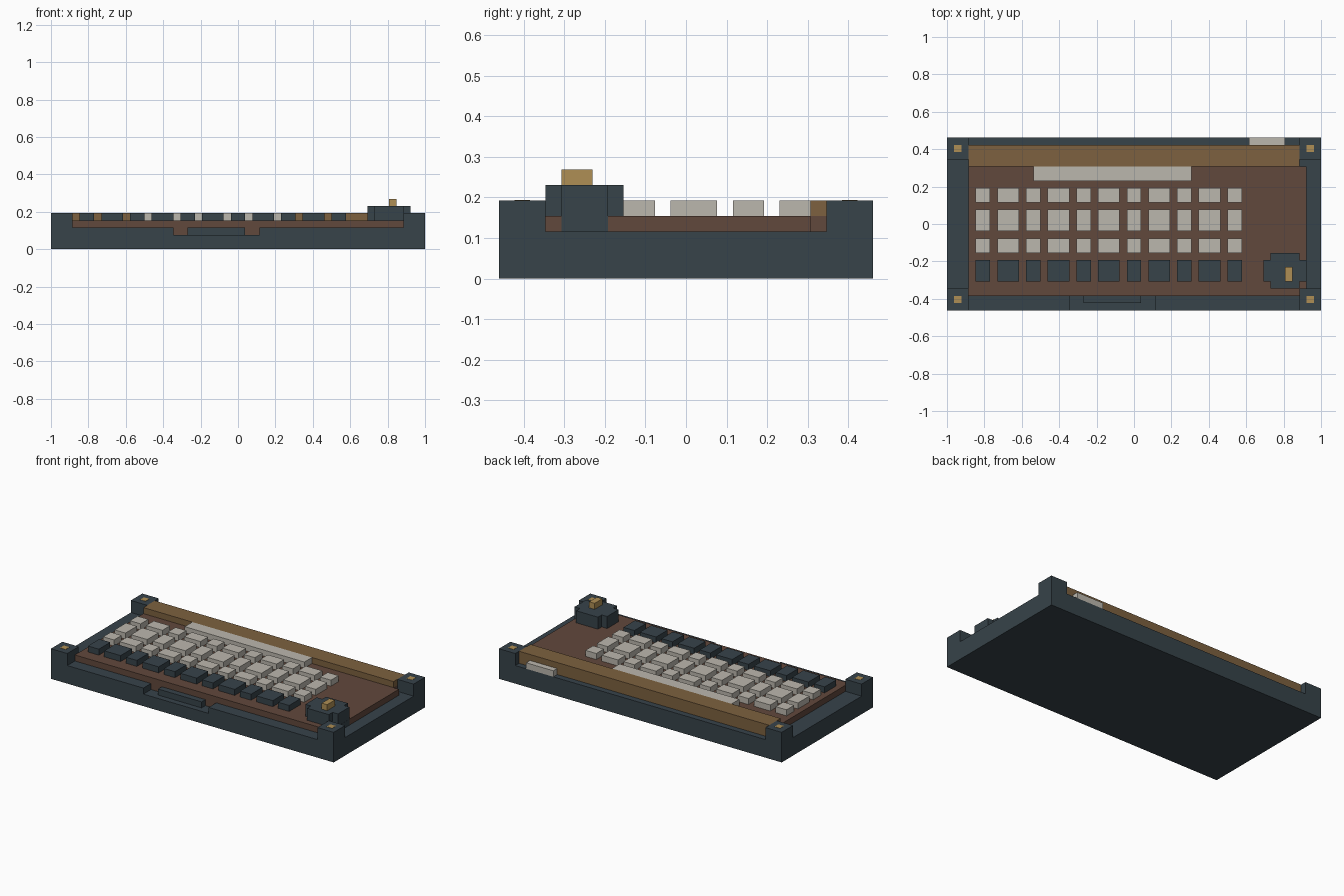
import bpy, bmesh

if "Cube" in bpy.data.objects:
    bpy.data.objects.remove(bpy.data.objects["Cube"])

U = 1 / 26  # one block unit; model is 52 x 24 blocks


def material(name, rgb):
    m = bpy.data.materials.new(name)
    m.diffuse_color = (*rgb, 1)
    m.use_nodes = True
    m.node_tree.nodes["Principled BSDF"].inputs["Base Color"].default_value = m.diffuse_color
    return m


slate = material("slate_case", (0.038, 0.056, 0.068))
brown = material("brown_plate", (0.120, 0.065, 0.045))
bronze = material("bronze_strip", (0.205, 0.120, 0.050))
pale = material("pale_key", (0.500, 0.475, 0.420))
gold = material("gold_accent", (0.430, 0.275, 0.090))


def boxes(name, mat, blocks):
    """One object from boxes given as (x0, x1, y0, y1, z0, z1) in block units."""
    bm = bmesh.new()
    for x0, x1, y0, y1, z0, z1 in blocks:
        geo = bmesh.ops.create_cube(bm, size=1)
        for v in geo["verts"]:
            v.co = ((x1 if v.co.x > 0 else x0) * U,
                    (y1 if v.co.y > 0 else y0) * U,
                    (z1 if v.co.z > 0 else z0) * U)
    me = bpy.data.meshes.new(name)
    bm.to_mesh(me)
    bm.free()
    me.materials.append(mat)
    ob = bpy.data.objects.new(name, me)
    bpy.context.collection.objects.link(ob)
    return ob


# Case with a notch cut in its front lip
boxes("case_base", slate, [
    (-26, 26, -12, 12, 0, 2),
    (-26, -9, -12, 12, 2, 3),
    (3, 26, -12, 12, 2, 3),
    (-9, 3, -9, 12, 2, 3),
])
boxes("front_latch", slate, [(-7, 1, -11, -10, 2, 3)])

# Corner posts with flush studs
for sx, nx in ((-1, "left"), (1, "right")):
    for sy, ny in ((-1, "front"), (1, "back")):
        x, y = sorted((sx * 23, sx * 26)), sorted((sy * 9, sy * 12))
        boxes(f"{ny}_{nx}_post", slate, [(*x, *y, 3, 5)])
        x, y = sorted((sx * 24, sx * 25)), sorted((sy * 10, sy * 11))
        boxes(f"{ny}_{nx}_stud", gold, [(*x, *y, 4.9, 5.04)])

# Key plate, reaching down behind the notch
boxes("key_plate", brown, [
    (-23, 23, -10, 9, 3, 4),
    (23, 24, -9, 8, 3, 4),
    (-9, 3, -10, -9, 2, 3),
])

# Rear strip, long bar and rear port
boxes("rear_strip", bronze, [(-23, 23, 9, 11, 3, 5), (-23, 23, 8, 9, 4, 5)])
boxes("long_bar", pale, [(-14, 8, 6, 8, 4, 5)])
boxes("rear_port", pale, [(16, 21, 11, 12, 3, 4)])

# Keys: columns alternate two and three blocks wide
columns, x = [], -22
for i in range(11):
    w = 2 + i % 2
    columns.append((x, x + w))
    x += w + 1
rows = [("back_keys", pale, 3, 5), ("middle_keys", pale, -1, 2),
        ("near_keys", pale, -4, -2), ("front_keys", slate, -8, -5)]
for name, mat, y0, y1 in rows:
    boxes(name, mat, [(a, b, y0, y1, 4, 5) for a, b in columns])

# Round-cornered knob with pointer
boxes("knob", slate, [
    (19, 23, -9, -4, 4, 6),
    (18, 19, -8, -5, 4, 6),
    (23, 24, -8, -5, 4, 6),
    (23.9, 24.01, -8, -5, 3, 4),
])
boxes("knob_pointer", gold, [(21, 22, -8, -6, 6, 7)])
